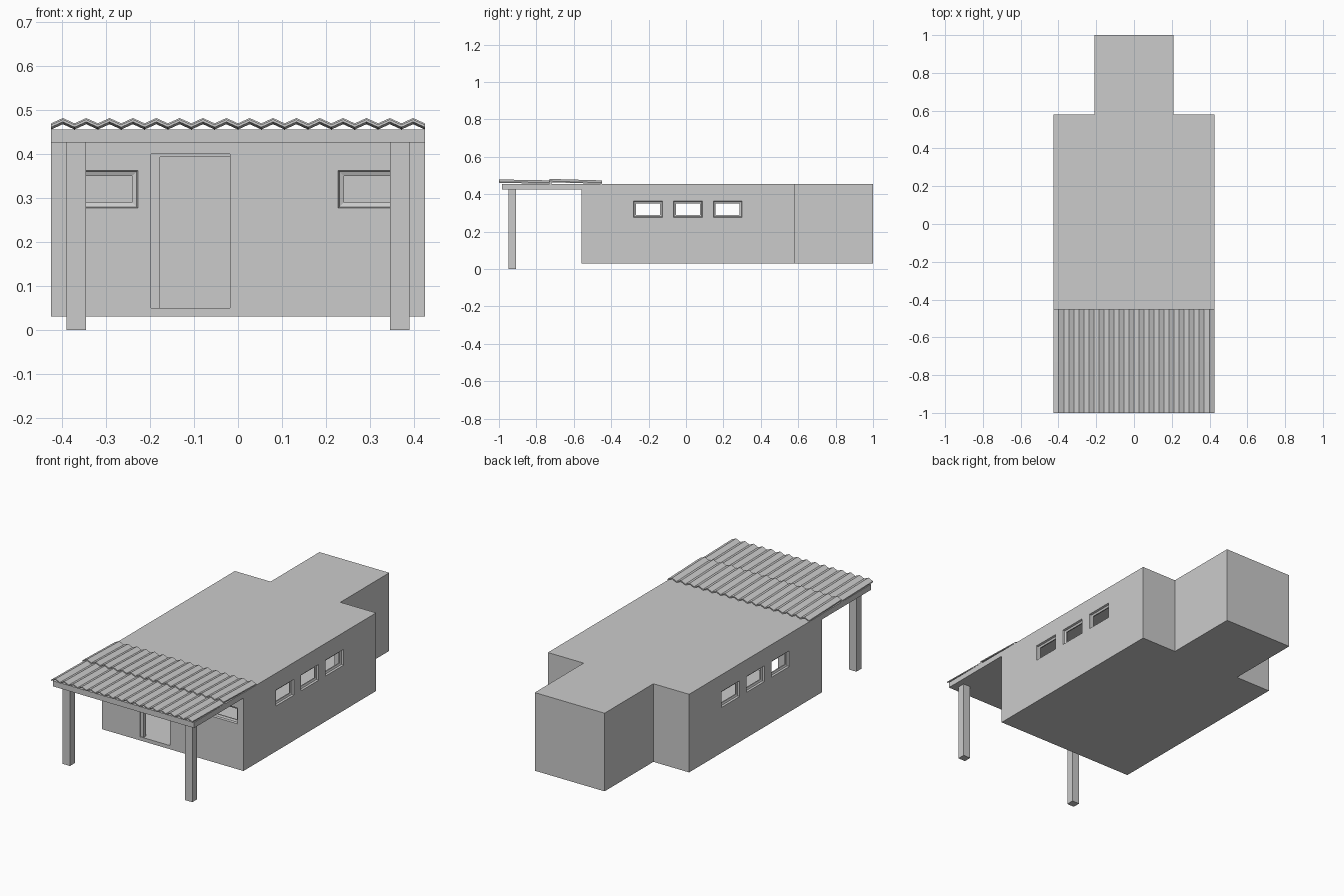
import bpy, bmesh, math
from mathutils import Vector

if "Cube" in bpy.data.objects:
    bpy.data.objects.remove(bpy.data.objects["Cube"])


def add_mesh(name, bm):
    bmesh.ops.recalc_face_normals(bm, faces=bm.faces)
    me = bpy.data.meshes.new(name)
    bm.to_mesh(me)
    bm.free()
    ob = bpy.data.objects.new(name, me)
    bpy.context.collection.objects.link(ob)
    return ob


def prism(name, pts, vec):
    """Extrude a closed profile of 3D points along vec."""
    bm = bmesh.new()
    f = bm.faces.new([bm.verts.new(p) for p in pts])
    r = bmesh.ops.extrude_face_region(bm, geom=[f])
    vs = [g for g in r["geom"] if isinstance(g, bmesh.types.BMVert)]
    bmesh.ops.translate(bm, vec=vec, verts=vs)
    return add_mesh(name, bm)


def box(name, x0, x1, y0, y1, z0, z1):
    return prism(name, [(x0, y0, z0), (x1, y0, z0), (x1, y1, z0), (x0, y1, z0)],
                 (0, 0, z1 - z0))


def house(name, t):
    """House footprint with a narrower back room, inset by t."""
    w, f, m, n, b = 0.425 - t, -0.56 + t, 0.58 - t, 0.21 - t, 1 - t
    pts = [(-w, f), (w, f), (w, m), (n, m), (n, b), (-n, b), (-n, m), (-w, m)]
    return prism(name, [(x, y, 0.03 + t) for x, y in pts], (0, 0, 0.425 - 2 * t))


def cut(ob, cutter):
    mod = ob.modifiers.new("cut", "BOOLEAN")
    mod.operation, mod.solver, mod.object = "DIFFERENCE", "EXACT", cutter
    bpy.context.view_layer.objects.active = ob
    bpy.ops.object.modifier_apply(modifier=mod.name)
    bpy.data.objects.remove(cutter)


T, ZC, HH = 0.02, 0.32, 0.052
walls = house("house_shell", 0)
cut(walls, house("room_cutter", T))

# doorway with one jamb and a lintel strip
cut(walls, box("door_cutter", -0.198, -0.018, -0.6, -0.53, 0.05, 0.4))
box("door_jamb", -0.198, -0.178, -0.556, -0.538, 0.05, 0.4)
box("door_lintel", -0.178, -0.018, -0.556, -0.538, 0.393, 0.4)


def window(name, centre, along, inward, hw):
    """Cut an opening and fit a splayed frame into it."""
    c, a, n, up = Vector(centre), Vector(along), Vector(inward), Vector((0, 0, 1))

    def rect(w, h, d):
        return [c + a * (sx * w) + up * (sz * h) + n * d
                for sx, sz in ((-1, -1), (1, -1), (1, 1), (-1, 1))]

    cut(walls, prism("window_cutter", rect(hw, HH, -0.03), n * 0.07))
    bm = bmesh.new()
    rings = [[bm.verts.new(p) for p in rect(hw - i, HH - i, d)] for i, d in
             ((0, 0), (0.009, 0), (0.012, 0.01), (0.022, 0.014), (0.022, T), (0, T))]
    for k, r in enumerate(rings):
        s = rings[(k + 1) % len(rings)]
        for i in range(4):
            j = (i + 1) % 4
            bm.faces.new((r[i], r[j], s[j], s[i]))
    add_mesh(name, bm)


# windows: one each side of the door, three along each long wall
for side, sx in (("left", -1), ("right", 1)):
    window(f"{side}_front_window", (sx * 0.308, -0.56, ZC), (1, 0, 0), (0, 1, 0), 0.089)
    for i, y in enumerate((-0.203, 0.01, 0.223)):
        window(f"{side}_side_window_{i + 1}", (sx * 0.425, y, ZC),
               (0, 1, 0), (-sx, 0, 0), 0.086)
    # porch post
    box(f"{side}_porch_post", sx * 0.368 - 0.022, sx * 0.368 + 0.022,
        -0.95, -0.908, 0, 0.43)

# porch ceiling slab
box("porch_slab", -0.425, 0.425, -0.985, -0.56, 0.426, 0.456)


# corrugated roofing sheets
def sheet(name, y0, y1, z0, z1):
    n, th, amp = 32, 0.006, 0.012
    xs = [-0.425 + 0.85 * i / n for i in range(n + 1)]
    low = [(x, y0, z0 + amp * (i % 2)) for i, x in enumerate(xs)]
    top = [(x, y, z + th) for x, y, z in reversed(low)]
    return prism(name, low + top, (0, y1 - y0, z1 - z0))


sheet("front_roof_sheet", -1.0, -0.72, 0.461, 0.456)
sheet("rear_roof_sheet", -0.73, -0.45, 0.464, 0.456)
